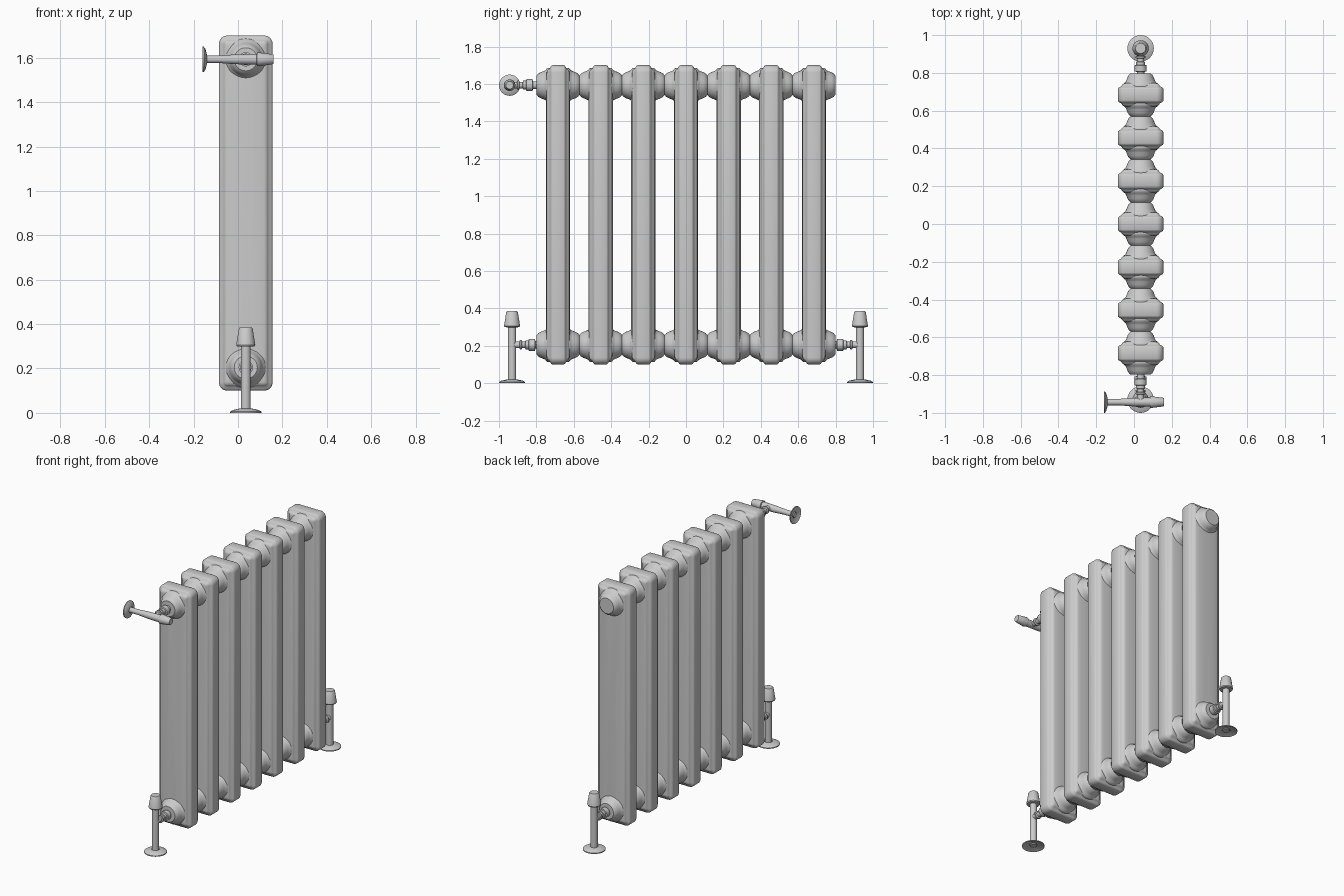
import bpy, bmesh, math
from mathutils import Matrix, Vector

if "Cube" in bpy.data.objects:
    bpy.data.objects.remove(bpy.data.objects["Cube"])

CX = 0.035            # centre line of the radiator
LOW, HIGH = 0.205, 1.593
PITCH = 0.228


def make_mesh(name, bm, angle=35):
    bmesh.ops.recalc_face_normals(bm, faces=bm.faces)
    me = bpy.data.meshes.new(name)
    bm.to_mesh(me)
    bm.free()
    me.shade_smooth()
    me.set_sharp_from_angle(angle=math.radians(angle))
    return me


def place(name, me, loc=(0, 0, 0)):
    ob = bpy.data.objects.new(name, me)
    ob.location = loc
    bpy.context.collection.objects.link(ob)
    return ob


def skin(bm, rings, close=True):
    for a, b in zip(rings, rings[1:]):
        n = len(a)
        for i in range(n):
            bm.faces.new((a[i], a[(i + 1) % n], b[(i + 1) % n], b[i]))
    if close:
        bm.faces.new(rings[0])
        bm.faces.new(rings[-1])


def lathe(name, profile, axis, close=True, n=32):
    """Revolve (radius, distance) points around an axis."""
    bm = bmesh.new()
    rot = Vector((0, 0, 1)).rotation_difference(Vector(axis)).to_matrix()
    rings = [[bm.verts.new(rot @ Vector((r * math.cos(t * math.tau / n),
                                        r * math.sin(t * math.tau / n), h)))
              for t in range(n)] for r, h in profile]
    skin(bm, rings, close)
    return make_mesh(name, bm)


def rounded_ring(bm, hx, hz, r, y, seg=6):
    verts = []
    for k, (sx, sz) in enumerate(((1, 1), (-1, 1), (-1, -1), (1, -1))):
        for i in range(seg + 1):
            a = (k + i / seg) * math.pi / 2
            verts.append(bm.verts.new((sx * (hx - r) + r * math.cos(a), y,
                                       sz * (hz - r) + r * math.sin(a))))
    return verts


# column: flat rim, shoulder step, softly raised faces (inset, half depth)
half = [(0.0, 0.030), (0.003, 0.036), (0.010, 0.041), (0.018, 0.045),
        (0.023, 0.052), (0.028, 0.058), (0.038, 0.061), (0.060, 0.063), (0.085, 0.065)]
layers = [(i, -y) for i, y in reversed(half)] + half
bm = bmesh.new()
skin(bm, [rounded_ring(bm, 0.121 - i, 0.8 - i, max(0.038 - i, 0.012), y) for i, y in layers])
column = make_mesh("column", bm, 50)

# hub: rounded boss on both faces, meeting its neighbours half way
boss = [(0.093, 0.050), (0.090, 0.060), (0.080, 0.068), (0.075, 0.078),
        (0.069, 0.094), (0.062, 0.106), (0.052, 0.114)]
hub = lathe("hub", [(r, -y) for r, y in reversed(boss)] + boss, (0, 1, 0))

for k in range(7):
    y = (k - 3) * PITCH
    place(f"column_{k + 1}", column, (CX, y, 0.9))
    for label, z in (("lower", LOW), ("upper", HIGH)):
        place(f"{label}_hub_{k + 1}", hub, (CX, y, z))

# pipe fittings
rose = [(0.024, 0.010), (0.060, 0.004), (0.070, 0.0), (0.070, 0.006),
        (0.058, 0.013), (0.036, 0.018), (0.024, 0.020)]
cap = [(0.022, 0.298), (0.040, 0.300), (0.043, 0.306), (0.031, 0.380), (0.027, 0.385)]
stem = [(0.022, 0.004), (0.022, 0.300)]
tail = [(0.018, 0.0), (0.018, 0.040), (0.026, 0.042), (0.026, 0.050), (0.018, 0.054),
        (0.018, 0.070), (0.024, 0.072), (0.024, 0.088), (0.032, 0.090), (0.032, 0.122),
        (0.020, 0.125), (0.020, 0.150)]

# lower valves at both ends, standing on the floor
parts = {"floor_rose": lathe("rose", rose, (0, 0, 1), False),
         "valve_stem": lathe("stem", stem, (0, 0, 1)),
         "valve_cap": lathe("cap", cap, (0, 0, 1))}
for label, s in (("front", -1), ("back", 1)):
    for name, me in parts.items():
        place(f"{label}_{name}", me, (CX, s * 0.93, 0))
    place(f"{label}_valve_tail", lathe("tail", tail, (0, -s, 0)), (CX, s * 0.93, LOW))

# upper valve lying along x, with its rose on the wall side
k = 0.81
place("wall_rose", lathe("wall_rose", [(r * k, h) for r, h in rose], (1, 0, 0), False),
      (-0.16, -0.943, HIGH))
wall_stem = [(0.017, 0.004), (0.017, 0.08), (0.022, 0.15), (0.024, 0.245)]
place("wall_valve_stem", lathe("wall_stem", wall_stem, (1, 0, 0)), (-0.16, -0.943, HIGH))
wall_cap = [(0.022, 0.243), (0.030, 0.246), (0.031, 0.252), (0.023, 0.315), (0.020, 0.320)]
place("wall_valve_cap", lathe("wall_cap", wall_cap, (1, 0, 0)), (-0.16, -0.943, HIGH))
place("wall_valve_tail", lathe("wall_tail", tail, (0, 1, 0)), (CX, -0.943, HIGH))
